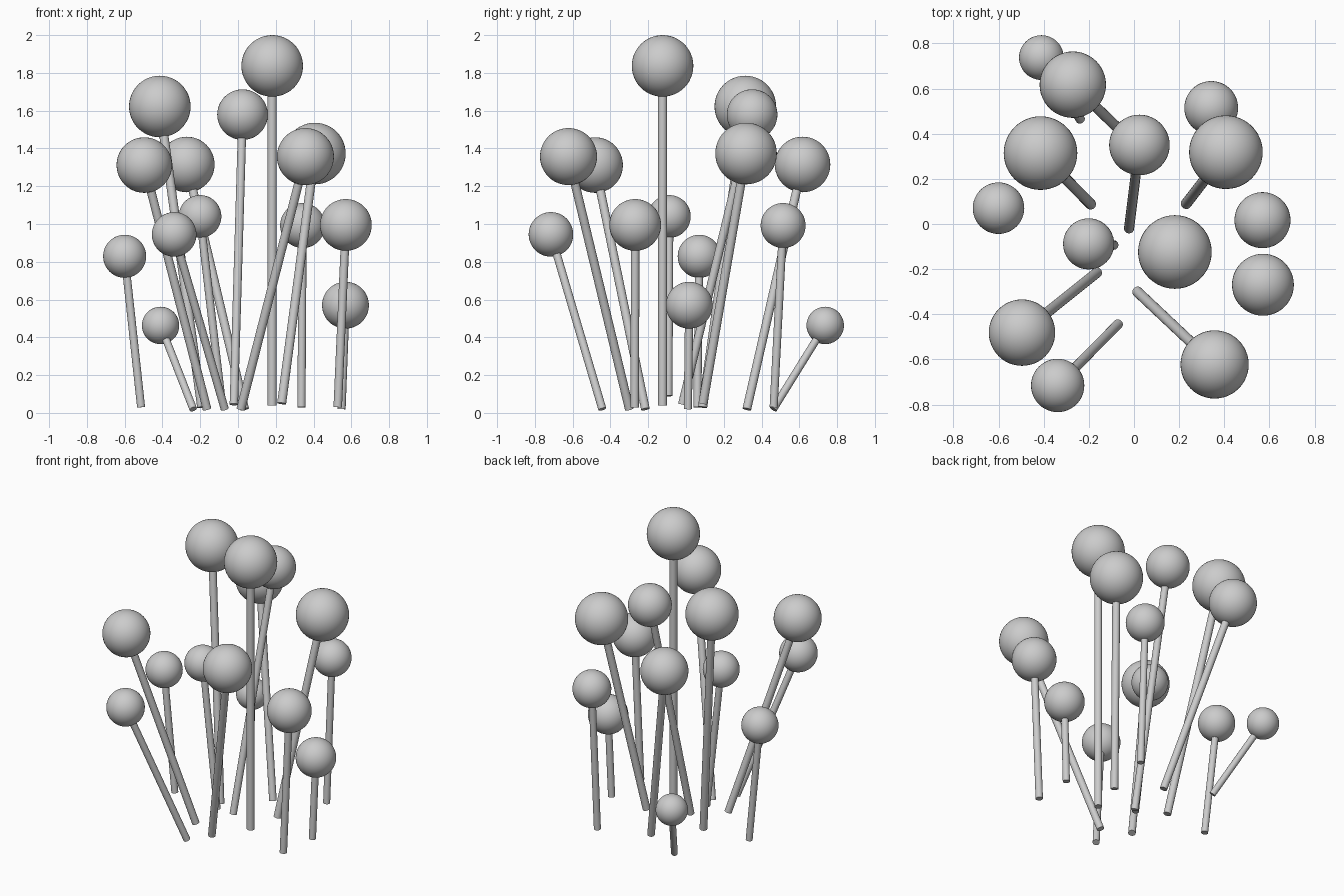
import bpy
from mathutils import Vector

# Each pin: head centre, head radius, stem foot
PINS = [
    ((-0.41, 0.737, 0.463), 0.099, (-0.237, 0.462, 0.02)),
    ((-0.271, 0.617, 1.315), 0.147, (0.035, 0.322, 0.02)),
    ((-0.414, 0.314, 1.622), 0.163, (-0.192, 0.088, 0.03)),
    ((0.342, 0.514, 0.992), 0.119, (0.336, 0.464, 0.03)),
    ((0.024, 0.35, 1.579), 0.134, (-0.022, -0.02, 0.045)),
    ((0.407, 0.318, 1.373), 0.163, (0.231, 0.09, 0.05)),
    ((-0.60, 0.07, 0.829), 0.114, (-0.513, 0.06, 0.03)),
    ((-0.201, -0.088, 1.04), 0.113, (-0.09, -0.093, 0.09)),
    ((0.569, 0.017, 0.57), 0.124, (0.548, 0.01, 0.02)),
    ((0.571, -0.269, 0.995), 0.137, (0.528, -0.271, 0.03)),
    ((0.181, -0.124, 1.837), 0.163, (0.181, -0.124, 0.038)),
    ((-0.496, -0.481, 1.312), 0.147, (-0.164, -0.215, 0.02)),
    ((-0.338, -0.715, 0.945), 0.118, (-0.07, -0.443, 0.02)),
    ((0.357, -0.622, 1.357), 0.151, (0.015, -0.30, 0.02)),
]


def smooth(obj, name):
    obj.name = name
    bpy.ops.object.shade_smooth_by_angle()


for i, (head, radius, foot) in enumerate(PINS, 1):
    # Round head
    bpy.ops.mesh.primitive_uv_sphere_add(segments=48, ring_count=24, radius=radius, location=head)
    smooth(bpy.context.object, f"head_{i:02d}")

    # Straight stem from the foot into the head
    a, b = Vector(foot), Vector(head)
    axis = b - a
    bpy.ops.mesh.primitive_cylinder_add(
        vertices=24, radius=0.015 + 0.055 * radius, depth=axis.length,
        location=(a + b) / 2, rotation=axis.to_track_quat('Z', 'Y').to_euler())
    smooth(bpy.context.object, f"stem_{i:02d}")
